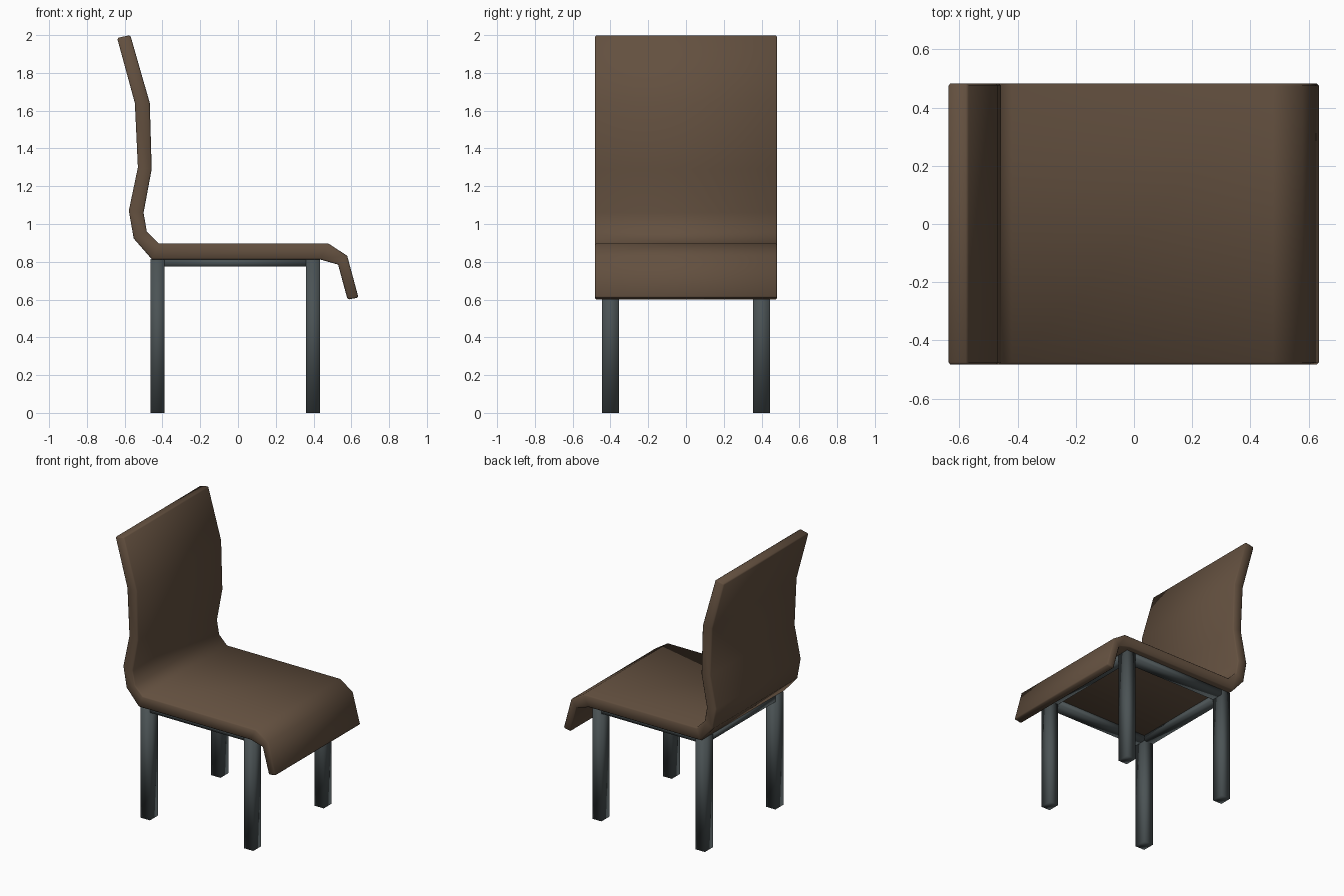
import bpy, bmesh, math

if "Cube" in bpy.data.objects:
    bpy.data.objects.remove(bpy.data.objects["Cube"])


def material(name, rgb):
    m = bpy.data.materials.new(name)
    m.diffuse_color = (*rgb, 1)
    m.use_nodes = True
    m.node_tree.nodes["Principled BSDF"].inputs["Base Color"].default_value = m.diffuse_color
    return m


BROWN = material("brown leather", (0.125, 0.080, 0.050))
SLATE = material("dark slate metal", (0.070, 0.086, 0.090))


def add_object(name, bm, mat):
    bmesh.ops.recalc_face_normals(bm, faces=bm.faces)
    mesh = bpy.data.meshes.new(name)
    bm.to_mesh(mesh)
    bm.free()
    mesh.materials.append(mat)
    obj = bpy.data.objects.new(name, mesh)
    bpy.context.collection.objects.link(obj)
    return obj


def box(name, x0, x1, y0, y1, z0, z1):
    bm = bmesh.new()
    bmesh.ops.create_cube(bm, size=1)
    for v in bm.verts:
        v.co.x = x0 if v.co.x < 0 else x1
        v.co.y = y0 if v.co.y < 0 else y1
        v.co.z = z0 if v.co.z < 0 else z1
    for f in bm.faces:
        f.smooth = True
    return add_object(name, bm, SLATE)


# Bent seat shell: sitting side and underside of the profile, from top to lip
inner = [(-0.57, 2.0), (-0.467, 1.64), (-0.457, 1.29), (-0.50, 1.06), (-0.483, 0.96),
         (-0.42, 0.897), (0.478, 0.897), (0.578, 0.832), (0.638, 0.61)]
outer = [(-0.64, 1.985), (-0.546, 1.64), (-0.53, 1.30), (-0.578, 1.07), (-0.552, 0.923),
         (-0.455, 0.812), (0.436, 0.812), (0.53, 0.785), (0.58, 0.60)]
HALF = 0.483
bm = bmesh.new()
rings = []
for (ax, az), (bx, bz) in zip(inner, outer):
    rings.append([bm.verts.new(p) for p in ((ax, -HALF, az), (ax, HALF, az),
                                            (bx, HALF, bz), (bx, -HALF, bz))])
for r, s in zip(rings, rings[1:]):
    for i in range(4):
        j = (i + 1) % 4
        bm.faces.new((r[i], r[j], s[j], s[i]))
bm.faces.new(rings[0])
bm.faces.new(rings[-1])
bmesh.ops.recalc_face_normals(bm, faces=bm.faces)

# Softened outer edges
sharp = [e for e in bm.edges if e.calc_face_angle() > math.radians(60)]
bmesh.ops.bevel(bm, geom=sharp, offset=0.008, segments=1, affect='EDGES', profile=0.5)
seat = add_object("seat_and_back", bm, BROWN)
bpy.context.view_layer.objects.active = seat
seat.select_set(True)
bpy.ops.object.shade_smooth_by_angle(angle=math.radians(55))

# Four legs, with side rails and cross rails between them
BACK, FRONT = (-0.462, -0.388), (0.361, 0.433)
Y0, Y1, TOP = 0.355, 0.445, 0.814
for side, s in (("left", -1), ("right", 1)):
    ya, yb = sorted((s * Y0, s * Y1))
    box(f"front_leg_{side}", *FRONT, ya, yb, 0, TOP)
    box(f"back_leg_{side}", *BACK, ya, yb, 0, TOP)
    box(f"side_rail_{side}", BACK[1], FRONT[0], ya, yb, 0.774, TOP)
for name, xs in (("front_rail", FRONT), ("back_rail", BACK)):
    box(name, *xs, -Y0, Y0, 0.774, TOP)
